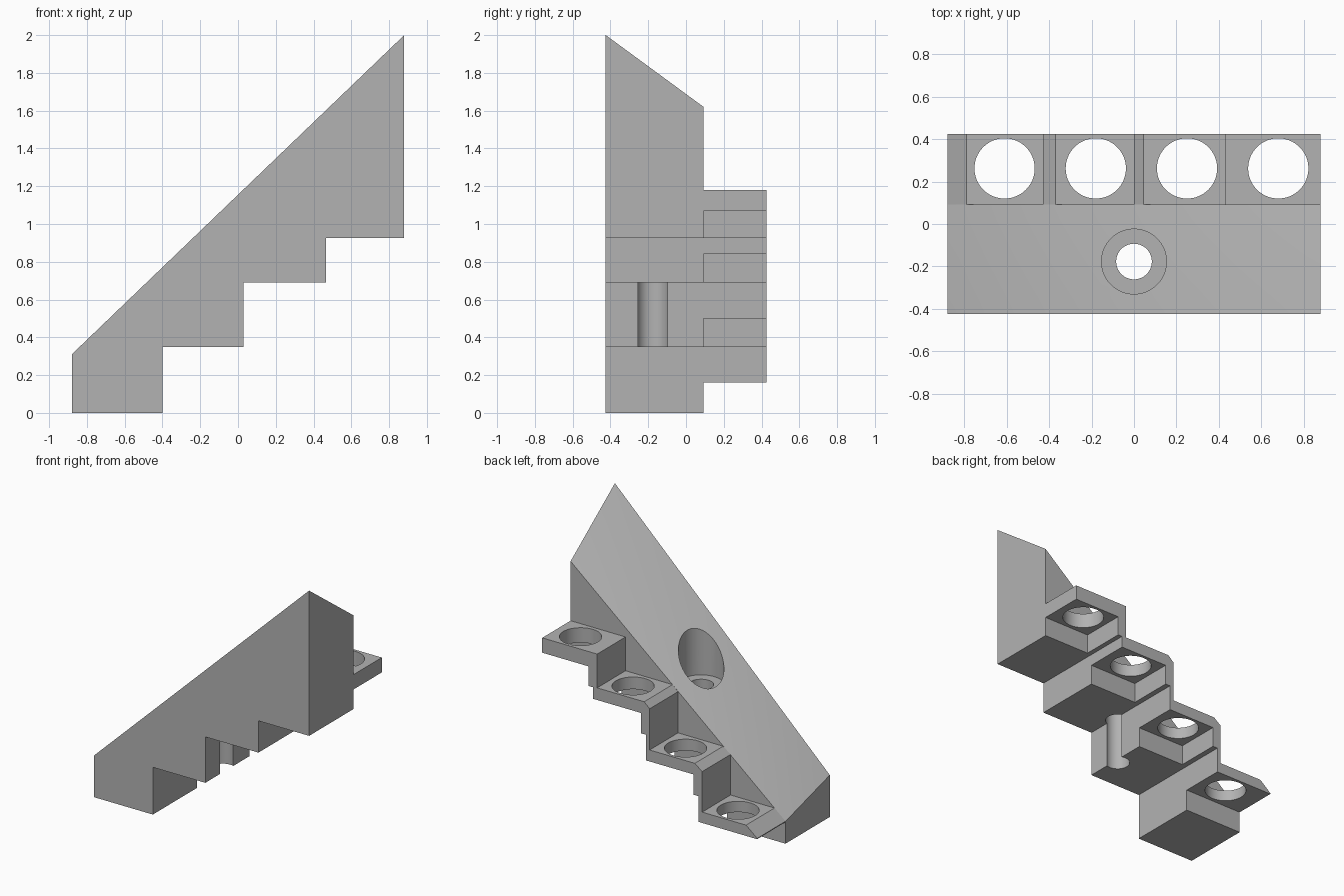
import bpy, bmesh
from mathutils import Matrix

if "Cube" in bpy.data.objects:
    bpy.data.objects.remove(bpy.data.objects["Cube"], do_unlink=True)

FRONT, MID, BACK = -0.425, 0.093, 0.425
HALF = 0.88

grey = bpy.data.materials.new("light_grey")
grey.use_nodes = True
grey.diffuse_color = (0.45, 0.45, 0.45, 1)
grey.node_tree.nodes["Principled BSDF"].inputs["Base Color"].default_value = (0.45, 0.45, 0.45, 1)


def finish(bm, name):
    bmesh.ops.recalc_face_normals(bm, faces=bm.faces)
    mesh = bpy.data.meshes.new(name)
    bm.to_mesh(mesh)
    bm.free()
    mesh.materials.append(grey)
    obj = bpy.data.objects.new(name, mesh)
    bpy.context.collection.objects.link(obj)
    return obj


def extrude_profile(name, points, y0, y1):
    bm = bmesh.new()
    face = bm.faces.new([bm.verts.new((x, y0, z)) for x, z in points])
    moved = bmesh.ops.extrude_face_region(bm, geom=[face])["geom"]
    bmesh.ops.translate(bm, vec=(0, y1 - y0, 0),
                        verts=[v for v in moved if isinstance(v, bmesh.types.BMVert)])
    return finish(bm, name)


def cylinder(name, x, y, z0, z1, radius):
    bm = bmesh.new()
    bmesh.ops.create_cone(bm, cap_ends=True, segments=64, radius1=radius, radius2=radius,
                          depth=z1 - z0, matrix=Matrix.Translation((x, y, (z0 + z1) / 2)))
    return finish(bm, name)


def select(obj):
    bpy.ops.object.select_all(action="DESELECT")
    obj.select_set(True)
    bpy.context.view_layer.objects.active = obj


def cut(obj, cutter, operation="DIFFERENCE"):
    cutter.hide_render = True
    mod = obj.modifiers.new("cut", "BOOLEAN")
    mod.operation, mod.object, mod.solver = operation, cutter, "EXACT"
    select(obj)
    bpy.ops.object.modifier_apply(modifier=mod.name)
    bpy.data.objects.remove(cutter, do_unlink=True)


def slope_height(x, y):
    # Twisted top: the front edge is steeper than the back edge
    t = (x + HALF) / (2 * HALF)
    s = (y - FRONT) / (MID - FRONT)
    return (0.31 + 1.69 * t) * (1 - s) + (0.165 + 1.455 * t) * s


# Stepped body, limited above by the twisted slope
steps = [(-HALF, 0), (-0.4, 0), (-0.4, 0.35), (0.03, 0.35), (0.03, 0.69),
         (0.465, 0.69), (0.465, 0.925), (HALF, 0.925), (HALF, 2.3), (-HALF, 2.3)]
body = extrude_profile("stepped_body", steps, FRONT, MID)

bm = bmesh.new()
bmesh.ops.create_grid(bm, x_segments=36, y_segments=10, size=1)
for v in bm.verts:
    v.co.x *= HALF + 0.05
    v.co.y = (FRONT + MID) / 2 + v.co.y * 0.3
    v.co.z = slope_height(v.co.x, v.co.y)
moved = bmesh.ops.extrude_face_region(bm, geom=bm.faces[:])["geom"]
for v in moved:
    if isinstance(v, bmesh.types.BMVert):
        v.co.z = -0.3
cut(body, finish(bm, "slope_cutter"), "INTERSECT")

# Screw hole with a wide recess
cut(body, cylinder("recess_cutter", 0, -0.177, 0.84, 2, 0.153))
cut(body, cylinder("screw_hole_cutter", 0, -0.177, -0.5, 1.5, 0.084))

# Staircase of four trays along the back, with risers between them
underside = [(-HALF, 0.16), (-0.4, 0.16), (-0.4, 0.35), (-0.36, 0.35), (-0.36, 0.5),
             (0.03, 0.5), (0.03, 0.69), (0.07, 0.69), (0.07, 0.84), (0.465, 0.84),
             (0.465, 0.925), (0.5, 0.925), (0.5, 1.07), (HALF, 1.07)]
upperside = [(HALF, 1.18), (0.43, 1.18), (0.43, 0.93), (0.045, 0.93), (0, 0.89),
             (0, 0.585), (-0.37, 0.585), (-0.43, 0.54), (-0.43, 0.24), (-0.79, 0.24),
             (-HALF, 0.166)]
trays = extrude_profile("tray_staircase", underside + upperside, MID, BACK)

# Round hole through each tray
for i in range(4):
    cut(trays, cylinder("tray_hole_cutter", -0.61 + 0.43 * i, 0.262, -0.5, 2, 0.142))

for obj in (body, trays):
    select(obj)
    bpy.ops.object.shade_smooth_by_angle(angle=0.5)
